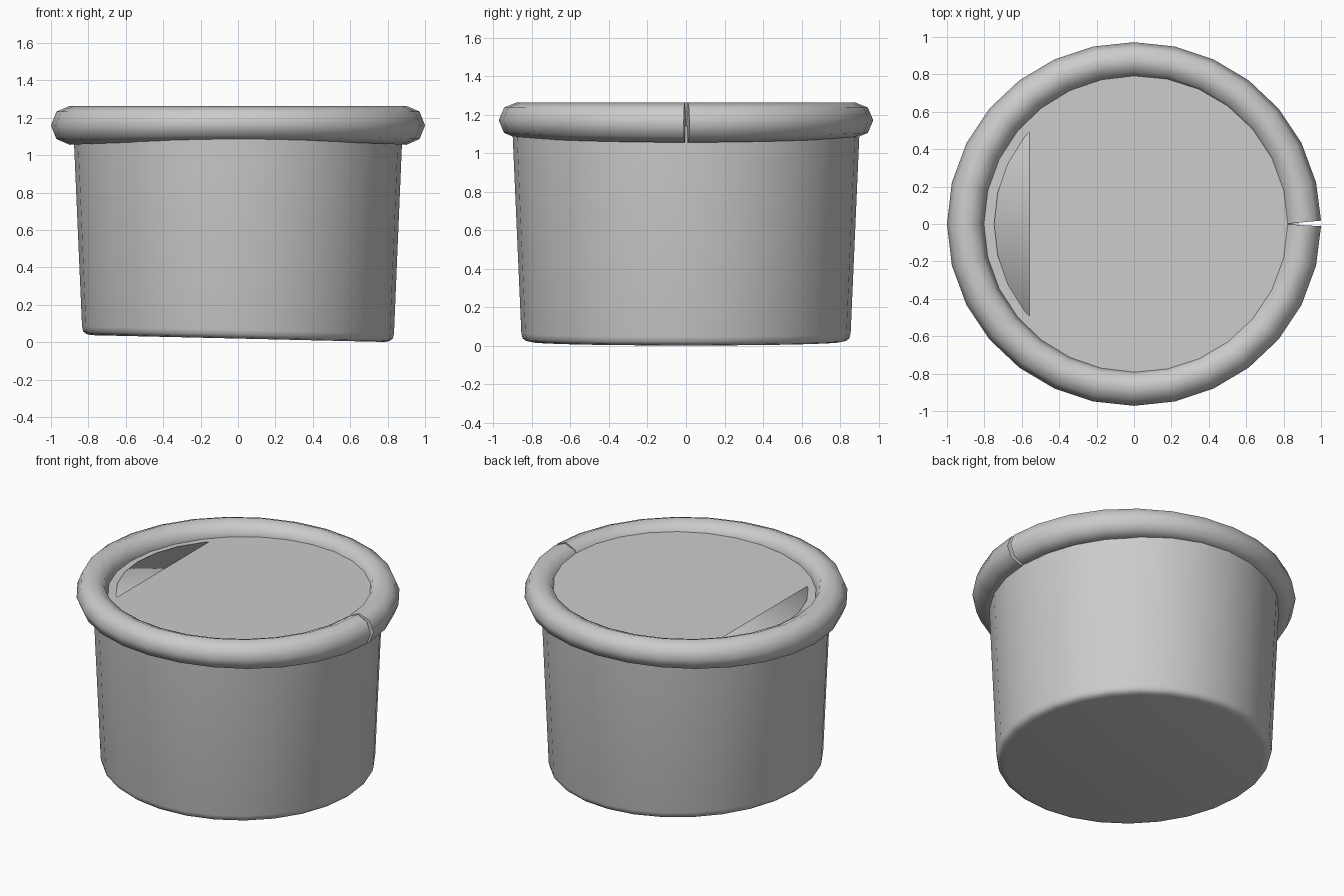
import bpy, bmesh
from math import sin, cos, pi, radians

cube = bpy.data.objects.get("Cube")
if cube:
    bpy.data.objects.remove(cube, do_unlink=True)

SIDES = 28

grey = bpy.data.materials.new("plain grey")
grey.use_nodes = True
tone = (0.6, 0.6, 0.6, 1)
grey.diffuse_color = tone
grey.node_tree.nodes["Principled BSDF"].inputs["Base Color"].default_value = tone


def loft(name, loops, angle):
    """Skin closed loops of points, cap both ends and smooth the result."""
    bm = bmesh.new()
    rows = [[bm.verts.new(p) for p in loop] for loop in loops]
    n = len(rows[0])
    for a, b in zip(rows, rows[1:]):
        for i in range(n):
            j = (i + 1) % n
            bm.faces.new((a[i], a[j], b[j], b[i]))
    bm.faces.new(rows[0])
    bm.faces.new(rows[-1])
    bmesh.ops.recalc_face_normals(bm, faces=bm.faces)
    mesh = bpy.data.meshes.new(name)
    bm.to_mesh(mesh)
    bm.free()
    mesh.materials.append(grey)
    obj = bpy.data.objects.new(name, mesh)
    bpy.context.collection.objects.link(obj)
    bpy.ops.object.select_all(action='DESELECT')
    obj.select_set(True)
    bpy.context.view_layer.objects.active = obj
    if angle is None:
        bpy.ops.object.shade_smooth()
    else:
        bpy.ops.object.shade_smooth_by_angle(angle=radians(angle))
    return obj


def disc(r, z, slope, stretch=1.0):
    """Loop of points round the axis, tilted along x."""
    loop = []
    for i in range(SIDES):
        a = 2 * pi * i / SIDES
        x = r * cos(a)
        loop.append((x, r * stretch * sin(a), z + slope * x))
    return loop


# Tapered cup with a rounded, slightly tilted base
profile = [(0.785, 0.02), (0.812, 0.026), (0.828, 0.04), (0.834, 0.065), (0.88, 1.14)]
loft("cup_body", [disc(r, z, -0.0235 * (1 - z / 1.14), 1.025) for r, z in profile], 50)

# Lid rising gently to one side, its edge buried in the rim
loft("lid", [disc(0.85, z, 0.03, 0.99) for z in (1.15, 1.19)], 30)

# Inner plug whose edge just breaks through the lid
loft("inner_plug", [disc(0.748, z, -0.02) for z in (1.02, 1.162)], None)

# Split rim: an eight-sided tube with a narrow wedge-shaped gap
sections = []
for i in range(SIDES + 1):
    a = 2 * pi * i / SIDES
    k = sin(a) ** 2
    middle, width, height = 0.9 - 0.022 * k, 0.1 - 0.006 * k, 0.104 - 0.011 * k
    section = []
    for j in range(8):
        t = 2 * pi * j / 8
        r = middle + width * cos(t)
        x, y, z = r * cos(a), r * sin(a), 1.264 - height + height * sin(t)
        if i in (0, SIDES):
            y = (0.09 if i == 0 else -0.06) * (r - 0.799)
        section.append((x, y, z))
    sections.append(section)
loft("split_rim", sections, 50)
